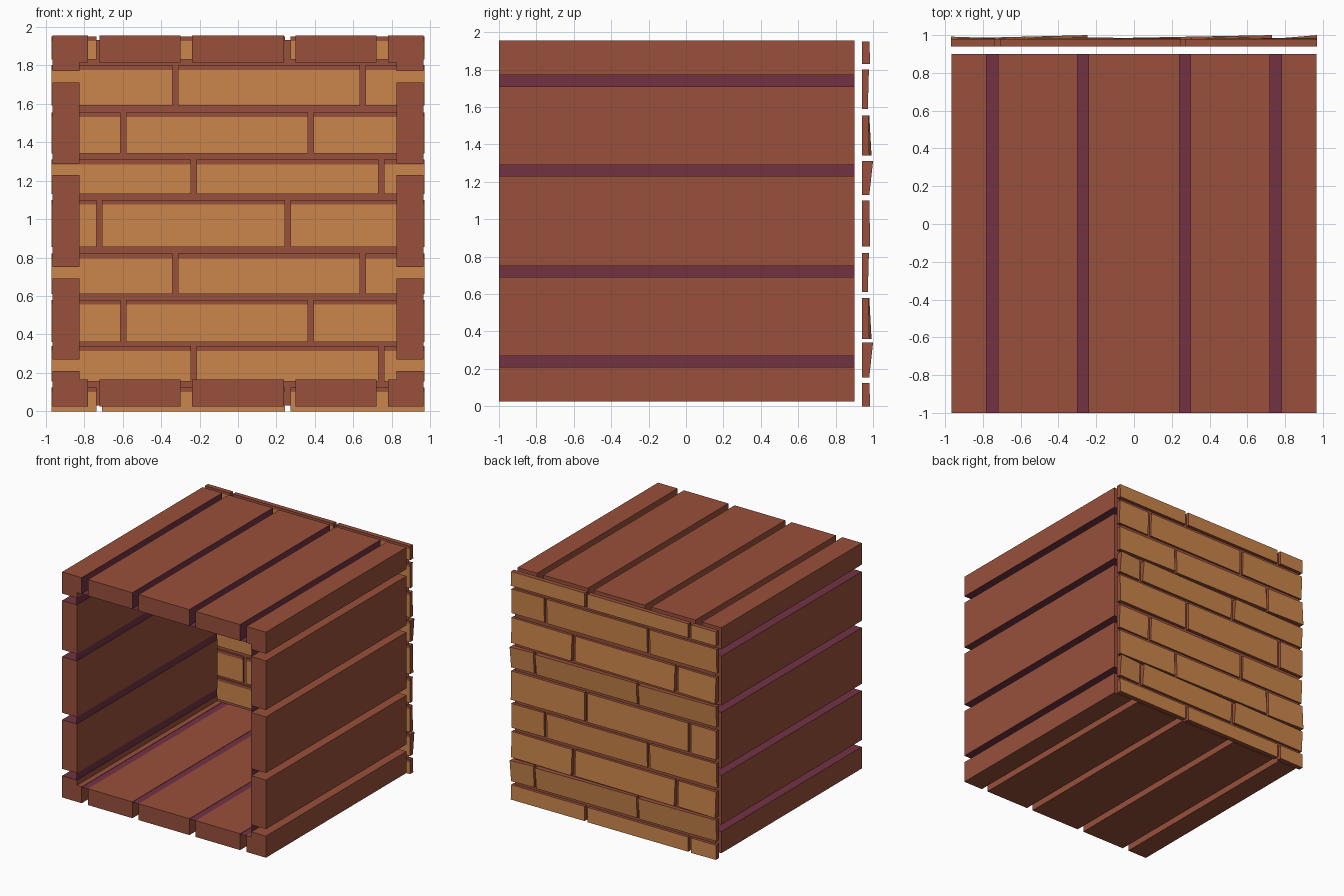
import bpy, math

if "Cube" in bpy.data.objects:
    bpy.data.objects.remove(bpy.data.objects["Cube"])

def material(name, r, g, b):
    lin = lambda c: ((c / 255 + 0.055) / 1.055) ** 2.4 if c > 10 else c / 255 / 12.92
    m = bpy.data.materials.new(name)
    m.diffuse_color = (lin(r), lin(g), lin(b), 1)
    m.use_nodes = True
    m.node_tree.nodes["Principled BSDF"].inputs["Base Color"].default_value = m.diffuse_color
    return m

BROWN = material("red_brown_wood", 153, 80, 59)
PURPLE = material("dark_purple_wood", 114, 50, 68)
TAN = material("tan_brick", 203, 134, 75)
MATS = [BROWN, PURPLE, TAN]

def make(name, verts, faces, mats):
    me = bpy.data.meshes.new(name)
    me.from_pydata(verts, [], faces)
    for m in MATS:
        me.materials.append(m)
    for p, i in zip(me.polygons, mats):
        p.material_index = i
    ob = bpy.data.objects.new(name, me)
    bpy.context.collection.objects.link(ob)
    return ob

H, T, CZ = 0.965, 0.14, 0.99      # half size, wall thickness, centre height
Y0, Y1 = -1.0, 0.90               # open front end and back end

def turn(u, v, k):
    # quarter turns clockwise seen from the front
    for _ in range(k):
        u, v = v, -u
    return u, v + CZ

def plank(name, profile, purple_edge, k):
    # profile runs clockwise seen from the front
    n = len(profile)
    pts = [turn(u, v, k) for u, v in profile]
    verts = [(x, y, z) for y in (Y0, Y1) for x, z in pts]
    faces = [tuple(reversed(range(n))), tuple(range(n, 2 * n))]
    mats = [0, 0]
    for i in range(n):
        j = (i + 1) % n
        faces.append((i, j, n + j, n + i))
        mats.append(1 if i == purple_edge else 0)
    make(name, verts, faces, mats)

# four walls: corner plank, three flat planks and an inner lining each
I = H - T
for k, side in enumerate(("top", "right", "bottom", "left")):
    plank(side + "_corner_plank",
          [(-H, H), (-0.78, H), (-0.78, I), (-I, I), (-I, 0.78), (-H, 0.78)], 1, k)
    for n, (a, b) in enumerate(((-0.72, -0.30), (-0.24, 0.24), (0.30, 0.72))):
        plank(f"{side}_plank_{n + 1}", [(a, H), (b, H), (b, I), (a, I)], 1, k)
    lining = [(-I, I + 0.003), (I, I + 0.003)]
    p, q = [turn(u, v, k) for u, v in lining]
    make(side + "_lining",
         [(p[0], Y0, p[1]), (q[0], Y0, q[1]), (q[0], Y1, q[1]), (p[0], Y1, p[1])],
         [(0, 1, 2, 3)], [1])

# back wall bricks: tan faces, brown edges, brown strip on the inner top
def brick(name, x0, x1, z0, z1, outer):
    yi, zs = 0.94, z1 - 0.025
    bl, br, tl, tr = outer
    verts = [(x0, yi, z0), (x1, yi, z0), (x1, yi, zs), (x0, yi, zs),
             (x1, yi, z1), (x0, yi, z1),
             (x0, bl, z0), (x1, br, z0), (x1, tr, z1), (x0, tl, z1)]
    faces = [(0, 1, 2, 3), (3, 2, 4, 5), (7, 6, 9, 8), (0, 6, 7, 1),
             (5, 4, 8, 9), (0, 3, 5, 9, 6), (1, 7, 8, 4, 2)]
    make(name, verts, faces, [2, 0, 2, 0, 0, 0, 0])

# row patterns: two joint positions and the outer depth at each corner
A = (-0.735, 0.245, (0.98, 0.985, 0.98, 0.98))
B = (-0.245, 0.73, (0.972, 0.98, 0.982, 1.0))
C = (-0.61, 0.365, (0.992, 0.98, 0.98, 0.975))
D = (-0.34, 0.635, (0.968, 0.972, 0.975, 0.978))
rows = [(0, 0.125, A), (0.155, 0.34, B), (0.36, 0.58, C), (0.61, 0.82, D),
        (0.855, 1.10, A), (1.13, 1.31, B), (1.34, 1.555, C), (1.59, 1.80, D),
        (1.83, 1.95, A)]
for r, (z0, z1, (j1, j2, outer)) in enumerate(rows):
    spans = ((-0.97, j1), (j1 + 0.028, j2), (j2 + 0.028, 0.97))
    for c, (a, b) in enumerate(spans):
        brick(f"back_brick_{r + 1}_{c + 1}", a, b, z0, z1, outer)

# mortar sheet showing in the joints
make("back_mortar", [(0.95, 0.955, 0.03), (-0.95, 0.955, 0.03),
                     (-0.95, 0.955, 1.93), (0.95, 0.955, 1.93)], [(0, 1, 2, 3)], [0])
